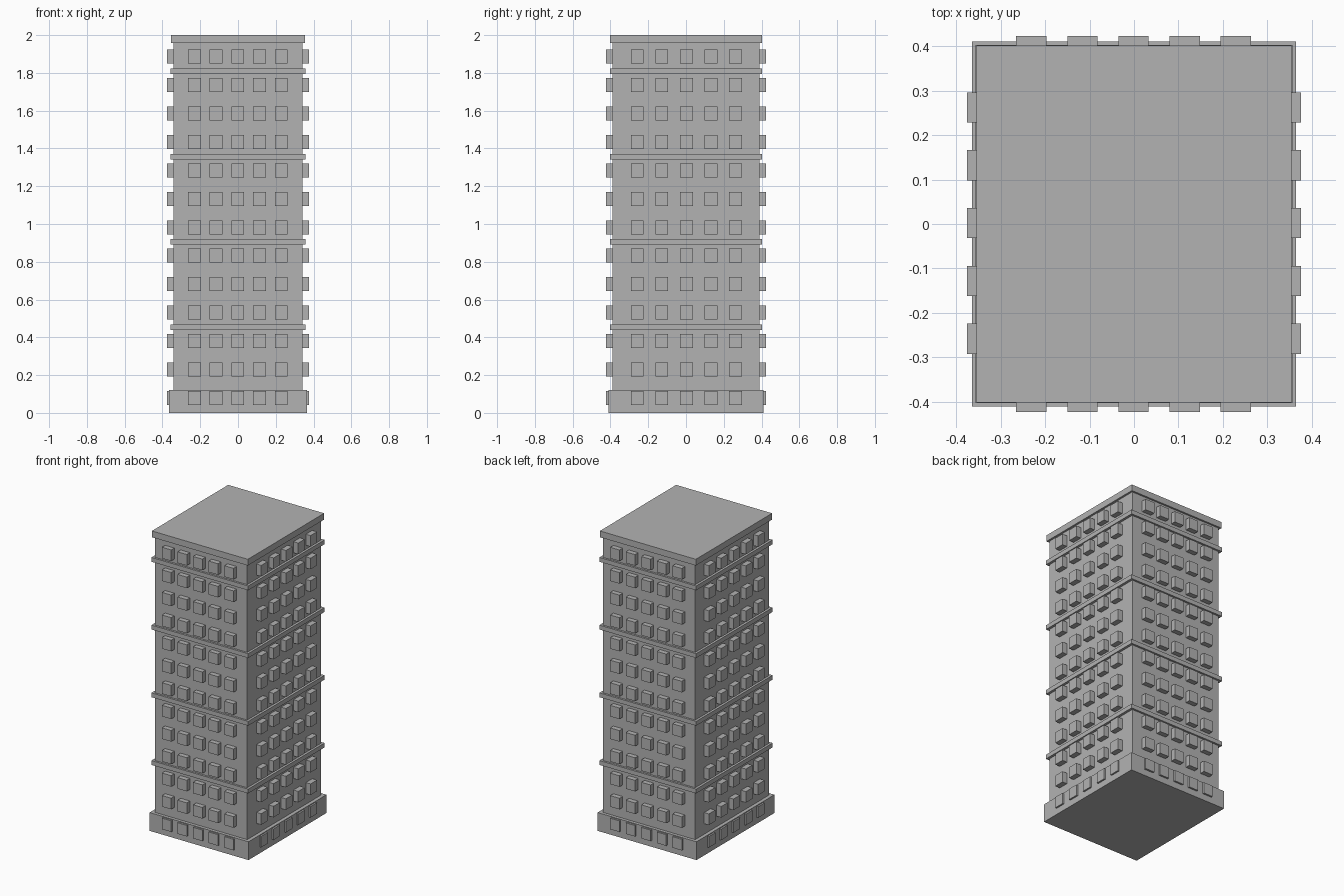
import bpy
import bmesh
from mathutils import Matrix, Vector

default = bpy.data.objects.get("Cube")
if default:
    bpy.data.objects.remove(default, do_unlink=True)

# Single concrete colour
concrete = bpy.data.materials.new("concrete_grey")
concrete.use_nodes = True
grey = (0.45, 0.45, 0.45, 1)
concrete.diffuse_color = grey
concrete.node_tree.nodes["Principled BSDF"].inputs["Base Color"].default_value = grey


def make_object(name, boxes):
    """Build one object from (centre, size) boxes."""
    bm = bmesh.new()
    for centre, size in boxes:
        placed = Matrix.Translation(centre) @ Matrix.Diagonal(Vector(size).to_4d())
        bmesh.ops.create_cube(bm, size=1, matrix=placed)
    mesh = bpy.data.meshes.new(name)
    bm.to_mesh(mesh)
    bm.free()
    mesh.materials.append(concrete)
    obj = bpy.data.objects.new(name, mesh)
    bpy.context.collection.objects.link(obj)
    return obj


def slab(name, half_x, half_y, bottom, top):
    """A centred block spanning the whole footprint."""
    centre = (0, 0, (bottom + top) / 2)
    return make_object(name, [(centre, (2 * half_x, 2 * half_y, top - bottom))])


# Main masses
slab("tower_body", 0.341, 0.39, 0.01, 1.97)
slab("base_plinth", 0.365, 0.411, 0, 0.122)
slab("roof_cornice", 0.354, 0.402, 1.958, 2.0)

# Ledges every three floors
for i in range(4):
    z = 0.439 + i * 0.4517
    slab(f"ledge_{i + 1}", 0.357, 0.403, z, z + 0.029)

# Projecting window blocks, one object per facade
FLOORS, COLUMNS = 13, 5
WIDTH, HEIGHT, DEPTH = 0.068, 0.074, 0.06


def window_facade(name, axis, side, reach, spacing, shift):
    boxes = []
    for floor in range(FLOORS):
        z = 0.079 + floor * 0.1506
        for column in range(COLUMNS):
            along = (column - (COLUMNS - 1) / 2) * spacing + shift
            out = side * (reach - DEPTH / 2)
            if axis == "x":
                boxes.append(((out, along, z), (DEPTH, WIDTH, HEIGHT)))
            else:
                boxes.append(((along, out, z), (WIDTH, DEPTH, HEIGHT)))
    make_object(name, boxes)


window_facade("front_windows", "y", -1, 0.423, 0.115, -0.001)
window_facade("back_windows", "y", 1, 0.423, 0.115, -0.001)
window_facade("left_windows", "x", 1, 0.376, 0.13, 0.002)
window_facade("right_windows", "x", -1, 0.376, 0.13, 0.002)
